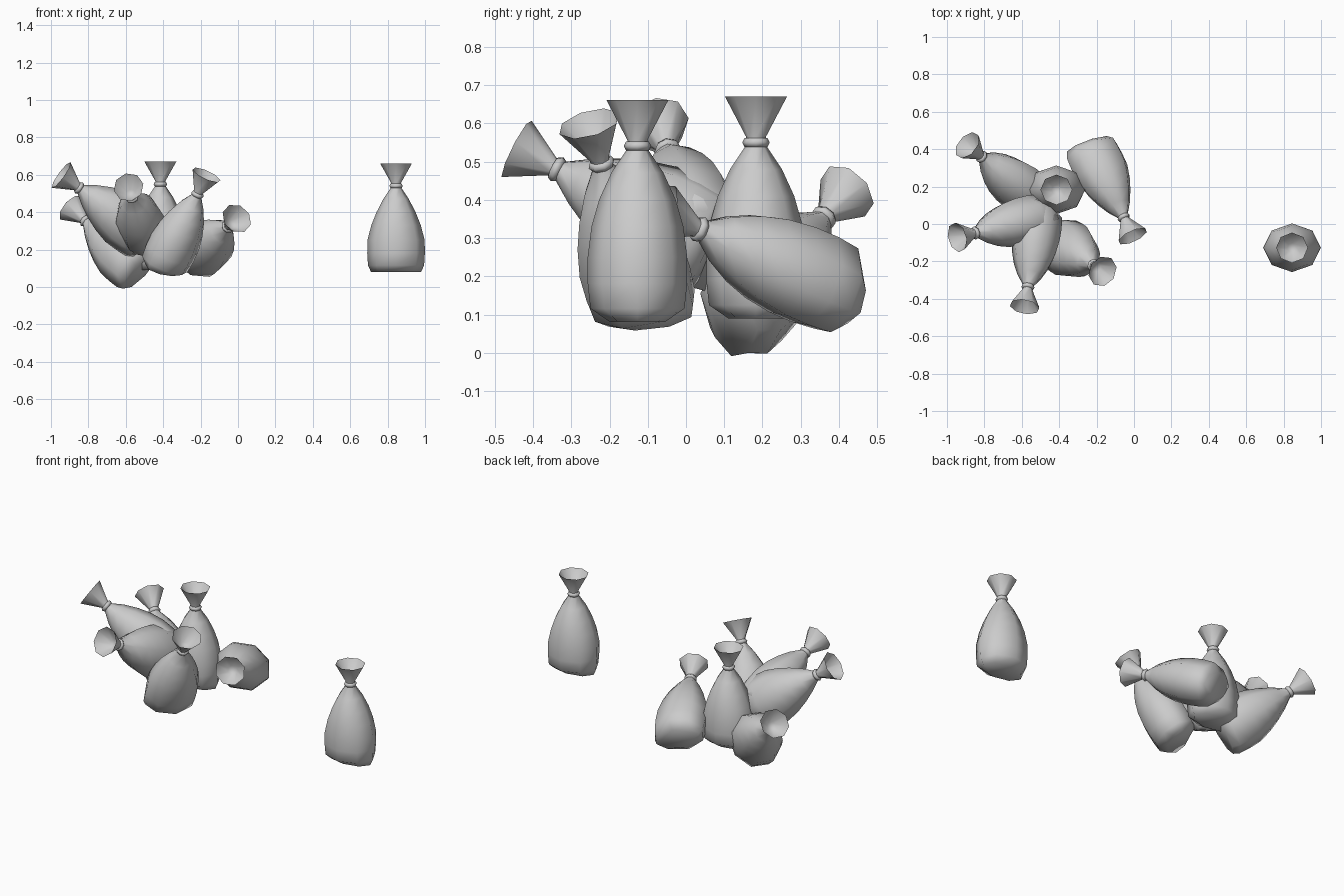
import bpy, bmesh, math
from mathutils import Vector, Matrix

if "Cube" in bpy.data.objects:
    bpy.data.objects.remove(bpy.data.objects["Cube"])

SIDES = 8
NECK = 0.46
# height, half width, half depth, going up the cloth and back down inside the mouth
BODY = [(0.0, .134, .072), (.035, .150, .123), (.10, .154, .130), (.17, .153, .13),
        (.25, .132, .12), (.32, .104, .10), (.39, .068, .068), (.45, .028, .028),
        (.475, .026, .026), (.580, .085, .081), (.50, .026, .026)]


def ring(bm, h, rx, ry):
    return [bm.verts.new((rx * math.cos(2 * math.pi * i / SIDES),
                          ry * math.sin(2 * math.pi * i / SIDES), h)) for i in range(SIDES)]


def bridge(bm, a, b):
    for i in range(SIDES):
        j = (i + 1) % SIDES
        bm.faces.new((a[i], a[j], b[j], b[i]))


def sack(name, neck, base, roll):
    bm = bmesh.new()
    # cloth body with tied mouth
    rings = [ring(bm, *p) for p in BODY]
    for a, b in zip(rings, rings[1:]):
        bridge(bm, a, b)
    bm.faces.new(rings[0][::-1])
    bm.faces.new(rings[-1])
    # cord round the neck
    cord = []
    for k in range(6):
        t = 2 * math.pi * k / 6
        r = .024 + .012 * math.cos(t)
        cord.append(ring(bm, NECK + .013 * math.sin(t), r, r))
    for k in range(6):
        bridge(bm, cord[k], cord[(k + 1) % 6])
    me = bpy.data.meshes.new(name)
    bm.to_mesh(me)
    bm.free()
    ob = bpy.data.objects.new(name, me)
    bpy.context.collection.objects.link(ob)
    # lean the sack along its base-to-neck line, anchored at the neck
    neck = Vector(neck)
    d = (neck - Vector(base)).normalized()
    if d.z > .999:
        rot = Matrix.Identity(4)
    else:
        rot = d.to_track_quat('Z', 'Y').to_matrix().to_4x4()
    ob.matrix_world = (Matrix.Translation(neck - d * NECK) @ rot
                       @ Matrix.Rotation(math.radians(roll), 4, 'Z'))
    bpy.ops.object.select_all(action='DESELECT')
    ob.select_set(True)
    bpy.context.view_layer.objects.active = ob
    bpy.ops.object.shade_smooth_by_angle(angle=math.radians(95))


# lone sack, then the heap
sack("lone_sack", (.845, -.127, .541), (.845, -.127, .081), 0)
sack("upright_sack", (-.415, .183, .550), (-.415, .183, .090), 0)
sack("left_sack", (-.85, -.048, .53), (-.48, .045, .265), 77)
sack("front_sack", (-.567, -.337, .480), (-.50, .06, .28), 105)
sack("right_front_sack", (-.217, -.221, .495), (-.405, -.098, .093), 0)
sack("back_left_sack", (-.815, .36, .353), (-.54, .14, .105), 118)
sack("back_right_sack", (-.055, .035, .323), (-.23, .40, .165), -24)
